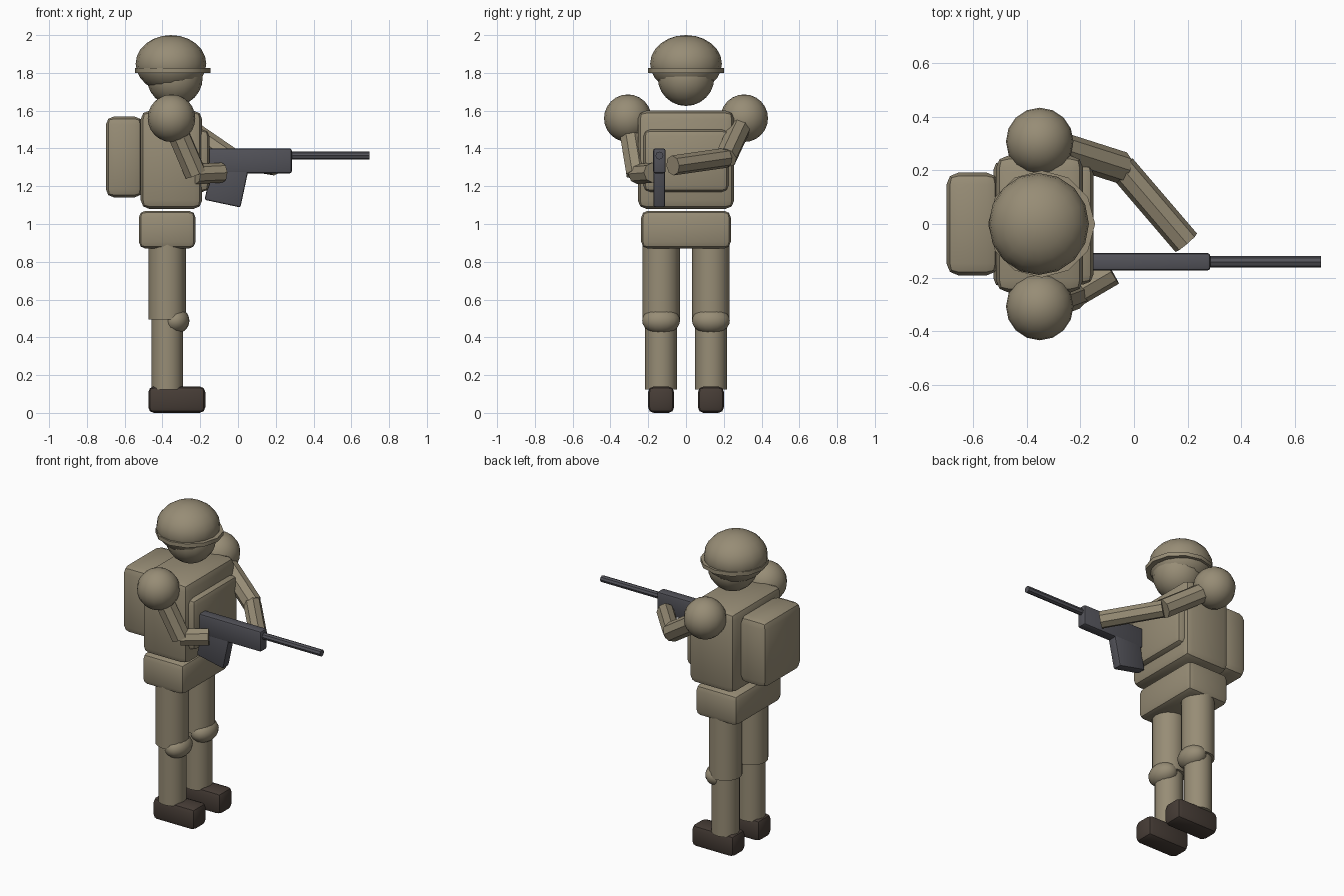
import bpy
import math
from mathutils import Vector

if "Cube" in bpy.data.objects:
    bpy.data.objects.remove(bpy.data.objects["Cube"], do_unlink=True)


def material(name, rgb):
    m = bpy.data.materials.new(name)
    m.use_nodes = True
    colour = (*rgb, 1)
    m.diffuse_color = colour
    m.node_tree.nodes["Principled BSDF"].inputs["Base Color"].default_value = colour
    return m


KHAKI = material("khaki cloth", (0.31, 0.265, 0.18))
LEATHER = material("dark leather", (0.062, 0.046, 0.037))
STEEL = material("gun metal", (0.085, 0.085, 0.1))


def finish(name, mat, bevel=0):
    o = bpy.context.object
    o.name = name
    o.data.materials.append(mat)
    bpy.ops.object.transform_apply(location=False, rotation=False, scale=True)
    if bevel:
        b = o.modifiers.new("rounded edges", "BEVEL")
        b.width = bevel
        b.segments = 2
        bpy.ops.object.modifier_apply(modifier=b.name)
    bpy.ops.object.shade_smooth_by_angle(angle=math.radians(35))
    return o


def box(name, x, y, z, mat, bevel):
    """Rounded box from (min, max) pairs."""
    bpy.ops.mesh.primitive_cube_add(size=1, location=[sum(r) / 2 for r in (x, y, z)])
    bpy.context.object.scale = [r[1] - r[0] for r in (x, y, z)]
    return finish(name, mat, bevel)


def ball(name, centre, radii, mat=KHAKI):
    bpy.ops.mesh.primitive_uv_sphere_add(segments=16, ring_count=12, location=centre)
    bpy.context.object.scale = radii
    return finish(name, mat)


def tube(name, start, end, radius, sides, mat=KHAKI):
    a, b = Vector(start), Vector(end)
    bpy.ops.mesh.primitive_cylinder_add(vertices=sides, radius=radius,
                                        depth=(b - a).length, location=(a + b) / 2)
    bpy.context.object.rotation_euler = (b - a).to_track_quat("Z", "Y").to_euler()
    return finish(name, mat)


# Head and helmet
ball("head", (-0.335, 0, 1.775), (0.148, 0.15, 0.15))
ball("helmet", (-0.355, 0, 1.848), (0.187, 0.19, 0.152))
tube("helmet_brim", (-0.345, 0, 1.8), (-0.345, 0, 1.825), 0.2, 12)

# Body and pack
box("torso", (-0.515, -0.19), (-0.255, 0.255), (1.08, 1.6), KHAKI, 0.045)
box("chest_plate", (-0.26, -0.152), (-0.225, 0.225), (1.17, 1.5), KHAKI, 0.035)
box("pelvis", (-0.525, -0.225), (-0.237, 0.237), (0.87, 1.07), KHAKI, 0.035)
box("backpack", (-0.7, -0.505), (-0.192, 0.192), (1.14, 1.57), KHAKI, 0.045)

# Legs, knees, boots and shoulders on both sides
for side, s in (("right", -1), ("left", 1)):
    y = 0.132 * s
    tube(side + "_thigh", (-0.375, y, 0.495), (-0.375, y, 0.93), 0.099, 16)
    tube(side + "_shin", (-0.375, y, 0.125), (-0.375, y, 0.51), 0.084, 16)
    ball(side + "_knee_pad", (-0.332, y, 0.488), (0.075, 0.1, 0.07))
    box(side + "_boot", (-0.475, -0.173), (y - 0.069, y + 0.069), (0, 0.14), LEATHER, 0.03)
    ball(side + "_shoulder", (-0.352, 0.308 * s, 1.56), (0.126, 0.126, 0.126))

# Arms holding the rifle
for side, s, elbow, hand in (
        ("right", -1, (-0.225, -0.26, 1.265), (-0.083, -0.177, 1.272)),
        ("left", 1, (-0.045, 0.21, 1.35), (0.195, -0.07, 1.31))):
    tube(side + "_upper_arm", (-0.352, 0.308 * s, 1.56), elbow, 0.06, 8)
    tube(side + "_forearm", elbow, hand, 0.053, 8)

# Rifle
box("rifle_body", (-0.18, 0.285), (-0.174, -0.108), (1.268, 1.4), STEEL, 0.012)
tube("rifle_barrel", (0.27, -0.141, 1.362), (0.697, -0.141, 1.362), 0.021, 8, STEEL)
grip = box("rifle_magazine", (-0.152, 0.042), (-0.172, -0.11), (1.105, 1.365), STEEL, 0.01)
grip.rotation_euler.y = math.radians(12)
